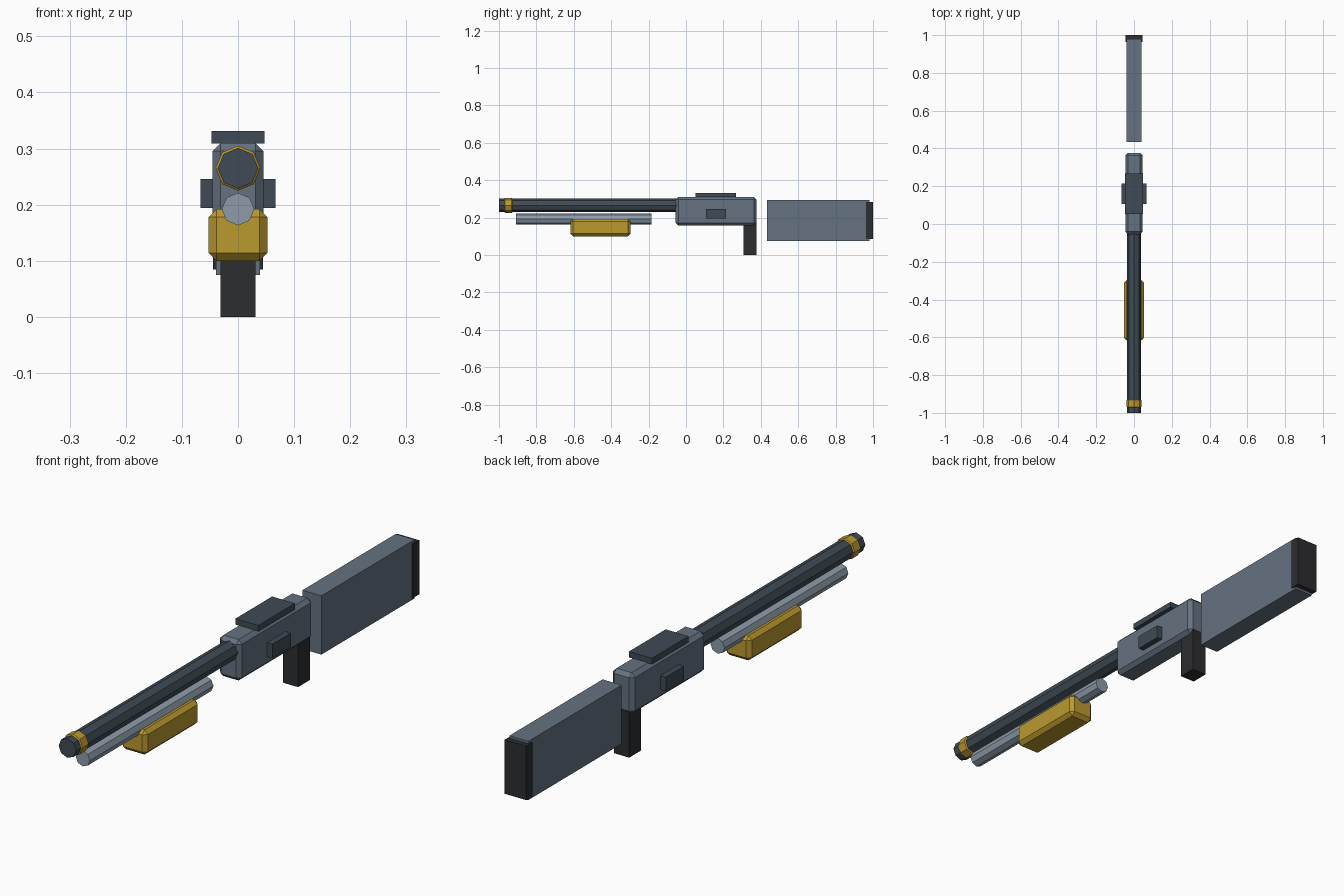
import bpy, bmesh, math
from mathutils import Matrix, Vector

if "Cube" in bpy.data.objects:
    bpy.data.objects.remove(bpy.data.objects["Cube"])


def material(name, rgb):
    m = bpy.data.materials.new(name)
    m.diffuse_color = (*rgb, 1)
    m.use_nodes = True
    m.node_tree.nodes["Principled BSDF"].inputs["Base Color"].default_value = m.diffuse_color
    return m


SLATE = material("slate", (0.13, 0.17, 0.22))
DARK = material("dark_slate", (0.05, 0.07, 0.09))
STEEL = material("steel", (0.27, 0.33, 0.40))
GOLD = material("gold", (0.50, 0.32, 0.03))
BLACK = material("black", (0.025, 0.026, 0.03))


def finish(name, bm, mat, bevel, angle):
    mesh = bpy.data.meshes.new(name)
    bm.to_mesh(mesh)
    bm.free()
    mesh.materials.append(mat)
    ob = bpy.data.objects.new(name, mesh)
    bpy.context.collection.objects.link(ob)
    if bevel:
        mod = ob.modifiers.new("chamfer", 'BEVEL')
        mod.width = bevel
        mod.segments = 1
        mod.limit_method = 'ANGLE'
        mod.angle_limit = math.radians(angle)
    return ob


def box(name, half_x, y, z, mat, bevel=0):
    """Box centred on x = 0, spanning the y and z ranges."""
    bm = bmesh.new()
    centre = Vector((0, sum(y) / 2, sum(z) / 2))
    size = Vector((2 * half_x, y[1] - y[0], z[1] - z[0]))
    bmesh.ops.create_cube(bm, size=1, matrix=Matrix.LocRotScale(centre, None, size))
    return finish(name, bm, mat, bevel, 30)


def tube(name, radius, y, z, mat, bevel=0):
    """Eight-sided cylinder lying along y."""
    bm = bmesh.new()
    place = Matrix.Translation((0, sum(y) / 2, z)) @ Matrix.Rotation(math.pi / 2, 4, 'X')
    bmesh.ops.create_cone(bm, cap_ends=True, segments=8, radius1=radius,
                          radius2=radius, depth=y[1] - y[0], matrix=place)
    return finish(name, bm, mat, bevel, 60)


# Barrel, muzzle band and magazine tube
tube("barrel", 0.036, (-1.0, -0.03), 0.265, DARK)
tube("muzzle_band", 0.040, (-0.974, -0.926), 0.265, GOLD, 0.006)
tube("magazine_tube", 0.029, (-0.91, -0.185), 0.192, STEEL)

# Sliding fore grip
box("pump_grip", 0.0525, (-0.617, -0.297), (0.10, 0.192), GOLD, 0.014)

# Receiver with top rail and side ports
box("receiver", 0.045, (-0.055, 0.377), (0.158, 0.31), SLATE, 0.014)
box("top_rail", 0.047, (0.052, 0.267), (0.309, 0.331), DARK)
box("side_port", 0.067, (0.107, 0.214), (0.194, 0.246), DARK)

# Handle, stock and butt pad
box("handle", 0.031, (0.308, 0.377), (0.0, 0.17), BLACK)
box("stock", 0.039, (0.433, 0.98), (0.075, 0.293), SLATE)
box("butt_pad", 0.0445, (0.963, 1.0), (0.084, 0.284), BLACK)
